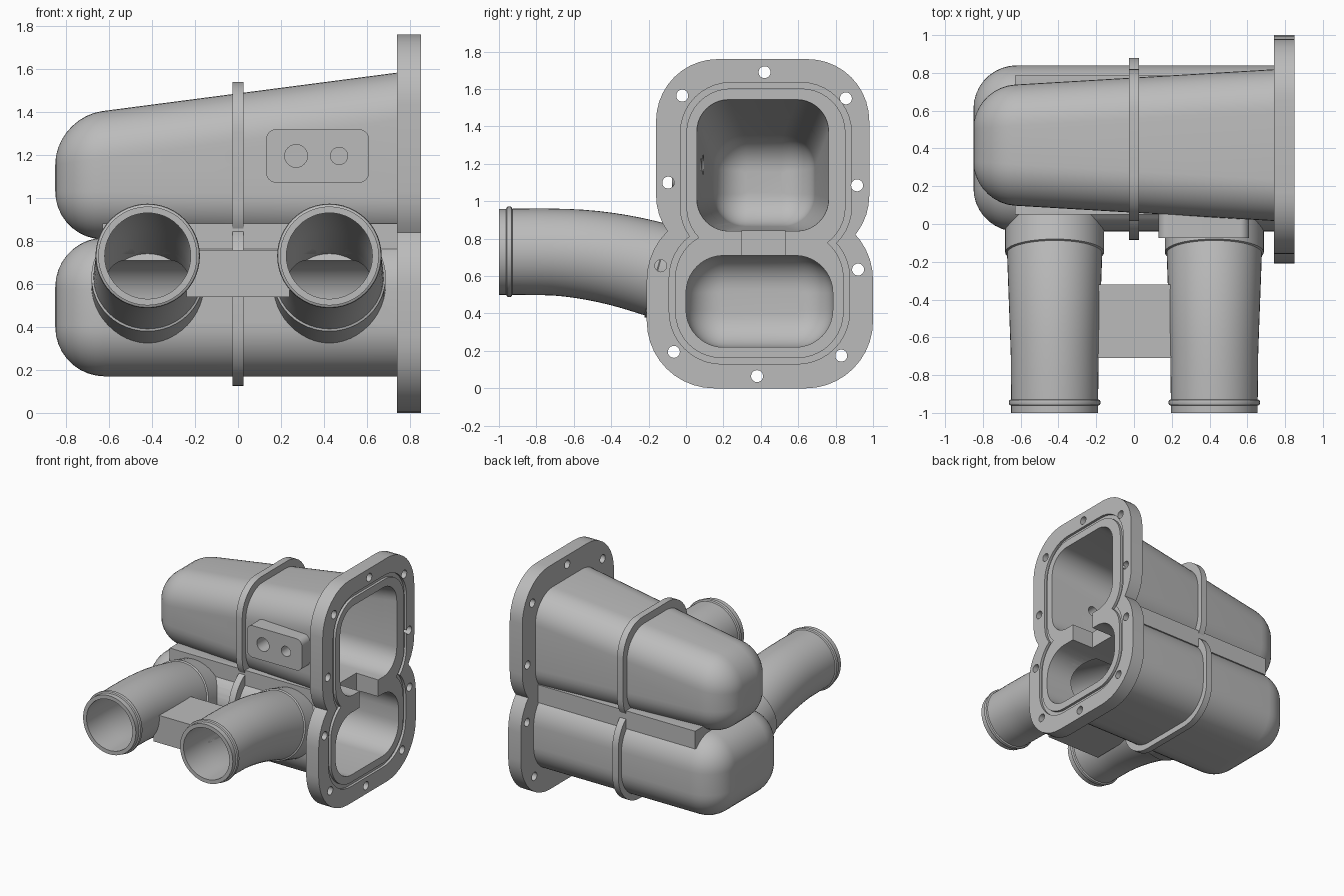
import bpy, bmesh, math
from mathutils import Vector

if "Cube" in bpy.data.objects:
    bpy.data.objects.remove(bpy.data.objects["Cube"])

grey = bpy.data.materials.new("cast metal grey")
grey.use_nodes = True
colour = (0.5, 0.5, 0.5, 1)
grey.diffuse_color = colour
grey.node_tree.nodes["Principled BSDF"].inputs["Base Color"].default_value = colour


def loft(name, rings):
    """Skin a list of closed rings and cap both ends."""
    bm = bmesh.new()
    loops = [[bm.verts.new(p) for p in ring] for ring in rings]
    for a, b in zip(loops, loops[1:]):
        for i in range(len(a)):
            j = (i + 1) % len(a)
            bm.faces.new((a[i], a[j], b[j], b[i]))
    bm.faces.new(loops[0])
    bm.faces.new(loops[-1])
    bmesh.ops.recalc_face_normals(bm, faces=bm.faces)
    mesh = bpy.data.meshes.new(name)
    bm.to_mesh(mesh)
    bm.free()
    mesh.materials.append(grey)
    obj = bpy.data.objects.new(name, mesh)
    bpy.context.collection.objects.link(obj)
    return obj


def rounded(u0, u1, v0, v1, r, n=10):
    """Rounded rectangle outline as (u, v) pairs."""
    centres = ((u1 - r, v1 - r), (u0 + r, v1 - r), (u0 + r, v0 + r), (u1 - r, v0 + r))
    return [(cu + r * math.cos(a), cv + r * math.sin(a))
            for k, (cu, cv) in enumerate(centres)
            for a in [(k + i / n) * math.pi / 2 for i in range(n + 1)]]


def prism_x(name, x0, x1, rect, r):
    return loft(name, [[(x, y, z) for y, z in rounded(*rect, r)] for x in (x0, x1)])


def box(name, x0, x1, y0, y1, z0, z1):
    return loft(name, [[(x0, y, z0), (x1, y, z0), (x1, y, z1), (x0, y, z1)] for y in (y0, y1)])


def rod(name, start, end, r, n=32):
    start, end = Vector(start), Vector(end)
    turn = (end - start).to_track_quat('Z', 'Y')
    circle = [turn @ Vector((r * math.cos(t), r * math.sin(t), 0))
              for t in [2 * math.pi * i / n for i in range(n)]]
    return loft(name, [[c + p for p in circle] for c in (start, end)])


def chamber(name, x_end, x_open, far, near, r, fillet):
    """Tapered rounded box with a filleted closed end at x_end."""
    rings = []
    steps = 9
    stations = [(x_end + fillet * (1 - math.cos(a)), fillet * (1 - math.sin(a)))
                for a in [math.pi / 2 * i / steps for i in range(steps + 1)]]
    for x, inset in stations + [(x_open, 0)]:
        t = (x - x_end) / (x_open - x_end)
        y0, y1, z0, z1 = [a + (b - a) * t for a, b in zip(far, near)]
        rect = (y0 + inset, y1 - inset, z0 + inset, z1 - inset)
        rings.append([(x, y, z) for y, z in rounded(*rect, max(r - inset, 0.01))])
    return loft(name, rings)


def combine(target, tool, operation):
    mod = target.modifiers.new("join", 'BOOLEAN')
    mod.operation, mod.object, mod.solver = operation, tool, 'EXACT'
    bpy.context.view_layer.objects.active = target
    bpy.ops.object.modifier_apply(modifier=mod.name)


def cut(target, *tools):
    for tool in tools:
        combine(target, tool, 'DIFFERENCE')


def figure_eight(name, x0, x1, upper, lower, r_up, r_low, inset=0):
    shapes = []
    for rect, r in ((upper, r_up), (lower, r_low)):
        y0, y1, z0, z1 = rect
        rect = (y0 + inset, y1 - inset, z0 + inset, z1 - inset)
        shapes.append(prism_x(name, x0, x1, rect, r - inset))
    combine(shapes[0], shapes[1], 'UNION')
    bpy.data.objects.remove(shapes[1])
    return shapes[0]


def pipe_z(y):
    """Height of the pipe axis: level, then bending down to the housing."""
    bend, straight = -0.78, -0.22
    s = max(0, min(y, straight) - bend)
    return 0.73 - 0.25 * s * s - 0.28 * max(0, y - straight)


def pipe(name, x, stations, n=48):
    rings = []
    for y, r in stations:
        slope = (pipe_z(y + 0.01) - pipe_z(y - 0.01)) / 0.02
        up = Vector((0, -slope, 1)).normalized()
        rings.append([Vector((x, y, pipe_z(y))) + Vector((r * math.cos(t), 0, 0))
                      + up * r * math.sin(t)
                      for t in [2 * math.pi * i / n for i in range(n)]])
    return loft(name, rings)


# Cutters for the two chambers and the slot between them
upper_cavity = chamber("upper cavity", -0.80, 0.9, (0.155, 0.68, 0.87, 1.33),
                       (0.055, 0.765, 0.84, 1.55), 0.17, 0.17)
lower_cavity = chamber("lower cavity", -0.80, 0.9, (0.0, 0.785, 0.22, 0.71),
                       (0.0, 0.785, 0.22, 0.71), 0.2, 0.18)
slot = box("slot", 0.66, 0.9, 0.3, 0.53, 0.68, 0.9)
cutters = [upper_cavity, lower_cavity, slot]

# Housing shells and the web joining them
upper_shell = chamber("upper_shell", -0.85, 0.76, (0.11, 0.725, 0.81, 1.375),
                      (0.015, 0.82, 0.79, 1.585), 0.22, 0.22)
lower_shell = chamber("lower_shell", -0.85, 0.76, (-0.04, 0.84, 0.17, 0.815),
                      (-0.04, 0.84, 0.17, 0.815), 0.24, 0.23)
web = box("joining_web", -0.63, 0.76, 0.05, 0.785, 0.74, 0.88)
band = figure_eight("middle_band", -0.026, 0.026, (0.015, 0.82, 0.74, 1.54),
                    (-0.085, 0.88, 0.125, 0.88), 0.24, 0.27)

# End flange with seal groove and bolt holes
flange = figure_eight("end_flange", 0.74, 0.85, (-0.16, 0.98, 0.7, 1.76),
                      (-0.21, 1.0, 0, 0.94), 0.33, 0.36)
seal = ((-0.03, 0.885, 0.7, 1.635), (-0.09, 0.875, 0.13, 0.87), 0.27, 0.28)
groove = figure_eight("groove", 0.83, 0.88, *seal)
island = figure_eight("groove core", 0.8, 0.9, *seal, inset=0.032)
cut(groove, island)
cut(flange, groove)
cutters += [groove, island]
bolts = [(0.42, 1.69), (-0.02, 1.565), (0.855, 1.55), (-0.095, 1.1), (0.915, 1.085),
         (-0.135, 0.655), (0.92, 0.635), (-0.065, 0.195), (0.83, 0.175), (0.38, 0.065)]
for y, z in bolts:
    hole = rod("bolt hole", (0.7, y, z), (0.9, y, z), 0.032, 24)
    cut(flange, hole)
    cutters.append(hole)

# Sensor boss with two ports
boss = loft("sensor_boss", [[(x, y, z) for x, z in rounded(0.13, 0.61, 1.07, 1.32, 0.05)]
                            for y in (-0.075, 0.1)])
ports = [rod("port", (x, -0.2, 1.195), (x, 0.2, 1.195), r) for x, r in ((0.27, 0.053), (0.47, 0.04))]
cut(boss, *ports)
cut(upper_shell, *ports)
cutters += ports

# Curved pipes with an end bead and a collar at the housing
curve = [-0.78 + 0.07 * i for i in range(9)]
outer = [(-1, 0.23), (-0.962, 0.23), (-0.957, 0.24), (-0.945, 0.243), (-0.933, 0.24),
         (-0.928, 0.23)]
outer += [(y, 0.232 + 0.02 * max(0, (y + 0.7) / 0.54)) for y in curve]
outer += [(-0.155, 0.252), (-0.15, 0.262), (0.12, 0.262)]
inner = [(-1.05, 0.2)] + [(y, 0.2) for y in curve] + [(0.15, 0.2)]
tie = box("pipe_tie_block", -0.24, 0.24, -0.71, -0.32, 0.54, 0.757)
pipes = []
for side, x in (("right", -0.42), ("left", 0.425)):
    tube = pipe("pipe_" + side, x, outer)
    bore = pipe("bore", x, inner)
    cut(tube, bore, lower_cavity, upper_cavity)
    cut(tie, bore)
    cut(lower_shell, bore)
    cut(web, bore)
    cut(band, bore)
    pipes.append(tube)
    cutters.append(bore)

# Hollow the housing
for part in (upper_shell, lower_shell, web, band, flange, boss):
    cut(part, upper_cavity, lower_cavity)
for part in (upper_shell, lower_shell, web, flange):
    cut(part, slot)

for tool in cutters:
    bpy.data.objects.remove(tool)

# Smooth the curved faces, keep the machined edges crisp
bpy.ops.object.select_all(action='DESELECT')
for part in (upper_shell, lower_shell, web, band, flange, boss, tie, *pipes):
    part.select_set(True)
    bpy.context.view_layer.objects.active = part
bpy.ops.object.shade_smooth_by_angle(angle=math.radians(32))
